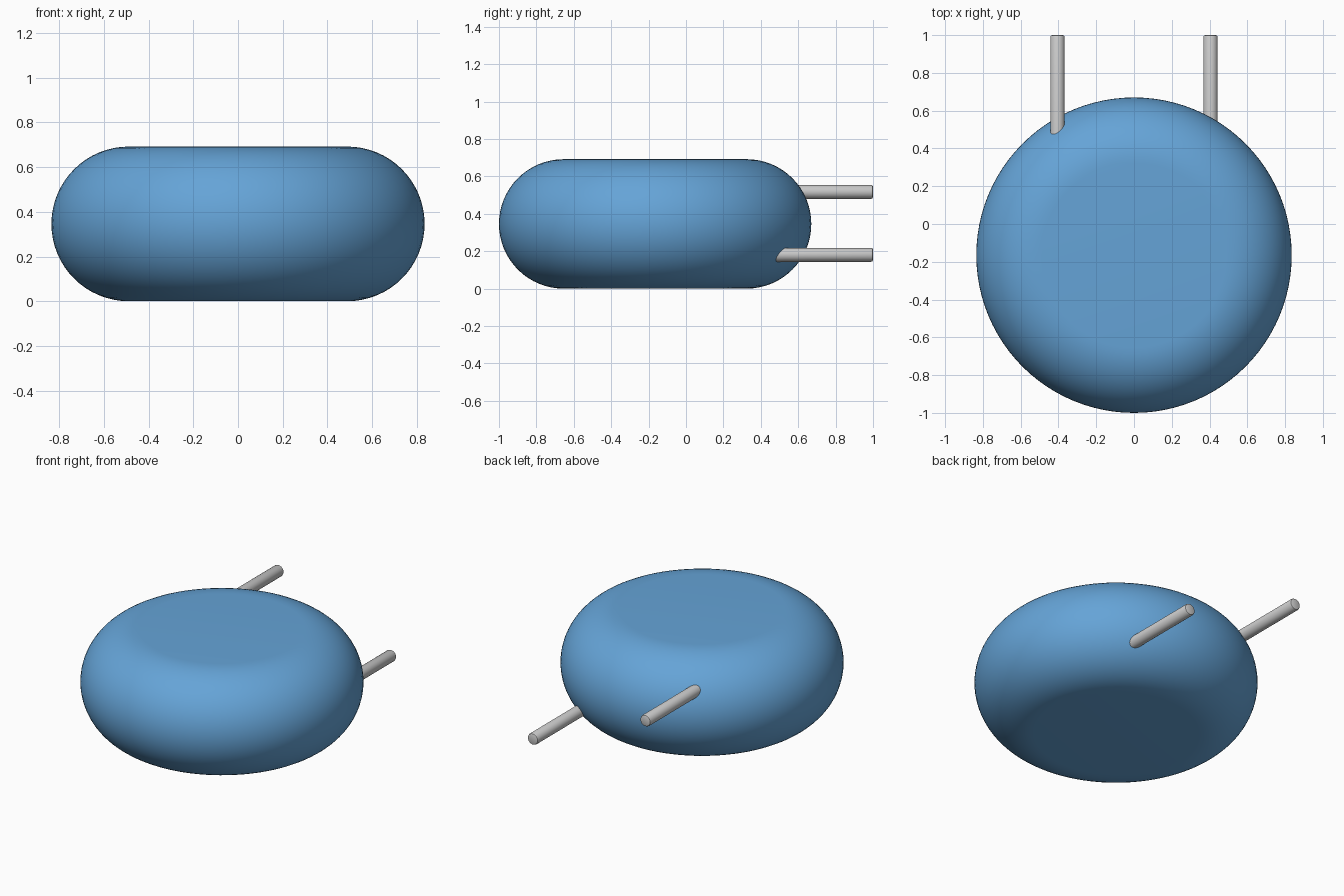
import bpy, bmesh
from math import sin, cos, pi
from mathutils import Matrix, Vector

if "Cube" in bpy.data.objects:
    bpy.data.objects.remove(bpy.data.objects["Cube"])


def revolve(name, profile, steps, matrix):
    """Spin an (radius, height) profile around z, then place it."""
    bm = bmesh.new()
    verts = [bm.verts.new((r, 0, h)) for r, h in profile]
    edges = [bm.edges.new(pair) for pair in zip(verts, verts[1:])]
    bmesh.ops.spin(bm, geom=verts + edges, cent=(0, 0, 0), axis=(0, 0, 1),
                   angle=2 * pi, steps=steps)
    bmesh.ops.remove_doubles(bm, verts=bm.verts, dist=1e-5)
    # close the flat ends
    bmesh.ops.holes_fill(bm, edges=[e for e in bm.edges if e.is_boundary], sides=0)
    bmesh.ops.recalc_face_normals(bm, faces=bm.faces)
    bmesh.ops.transform(bm, matrix=matrix, verts=bm.verts)
    mesh = bpy.data.meshes.new(name)
    bm.to_mesh(mesh)
    bm.free()
    obj = bpy.data.objects.new(name, mesh)
    bpy.context.collection.objects.link(obj)
    bpy.ops.object.select_all(action='DESELECT')
    obj.select_set(True)
    bpy.context.view_layer.objects.active = obj
    bpy.ops.object.shade_smooth_by_angle(angle=0.6)
    return obj


# Body: thick disc with a fully rounded rim
half = 0.346
flat = 0.489
rim = [(flat + half * cos(a), half * sin(a))
       for a in (-pi / 2 + pi * i / 32 for i in range(33))]
body = revolve("disc_body", rim, 96, Matrix.Translation((0, -0.165, half)))
blue = bpy.data.materials.new("blue_coating")
blue.diffuse_color = (0.13, 0.37, 0.68, 1)
blue.use_nodes = True
blue.node_tree.nodes["Principled BSDF"].inputs["Base Color"].default_value = blue.diffuse_color
body.data.materials.append(blue)

# Leads: two pins leaving the back, staggered in height
r, b, start, end = 0.0375, 0.01, 0.35, 1.0
pin = [(r, 0), (r, end - start - b), (r - 0.3 * b, end - start - 0.3 * b),
       (r - b, end - start)]
to_back = Matrix.Rotation(-pi / 2, 4, 'X')
for name, side in (("left_lead", -1), ("right_lead", 1)):
    spot = Vector((0.405 * side, start, half + 0.003 - 0.168 * side))
    revolve(name, pin, 32, Matrix.Translation(spot) @ to_back)
